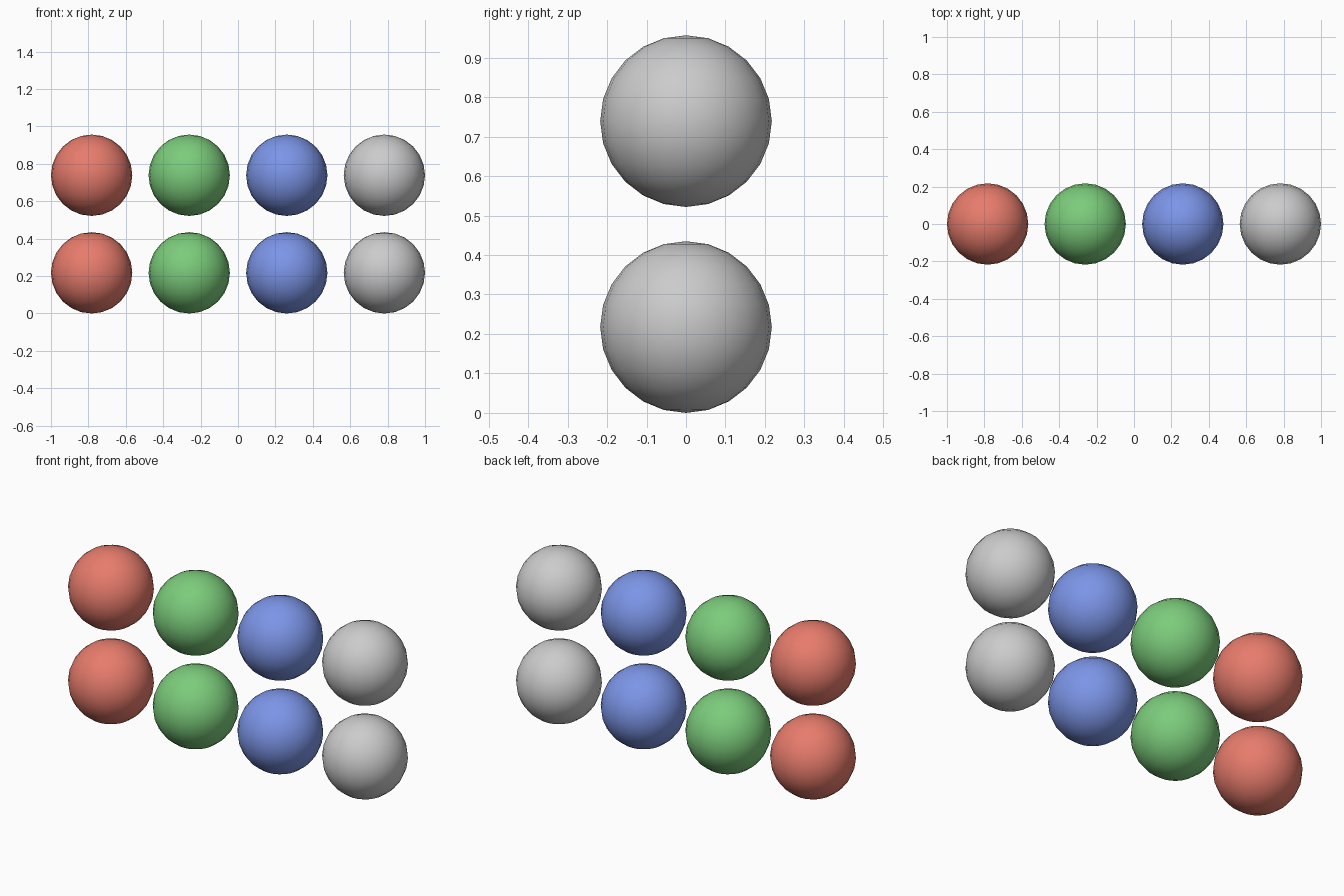
import bpy

if "Cube" in bpy.data.objects:
    bpy.data.objects.remove(bpy.data.objects["Cube"])

# Grid of spheres: 4 columns by 2 rows, one colour per column
RADIUS = 0.2174
SPACING = 0.5217
COLOURS = {
    "red": (0.8, 0.2, 0.15, 1),
    "green": (0.2, 0.6, 0.2, 1),
    "blue": (0.2, 0.3, 0.8, 1),
    "grey": None,
}


def add_ball(name, x, z, material):
    bpy.ops.mesh.primitive_uv_sphere_add(
        segments=24, ring_count=12, radius=RADIUS, location=(x, 0, z))
    ball = bpy.context.object
    ball.name = name
    bpy.ops.object.shade_smooth()
    if material:
        ball.data.materials.append(material)


for column, (colour, rgba) in enumerate(COLOURS.items()):
    material = None
    if rgba:
        material = bpy.data.materials.new(colour + "_paint")
        material.diffuse_color = rgba
        material.use_nodes = True
        material.node_tree.nodes["Principled BSDF"].inputs["Base Color"].default_value = material.diffuse_color
    for row, level in enumerate(("lower", "upper")):
        add_ball(f"{level}_{colour}_ball", (column - 1.5) * SPACING,
                 RADIUS + row * SPACING, material)
